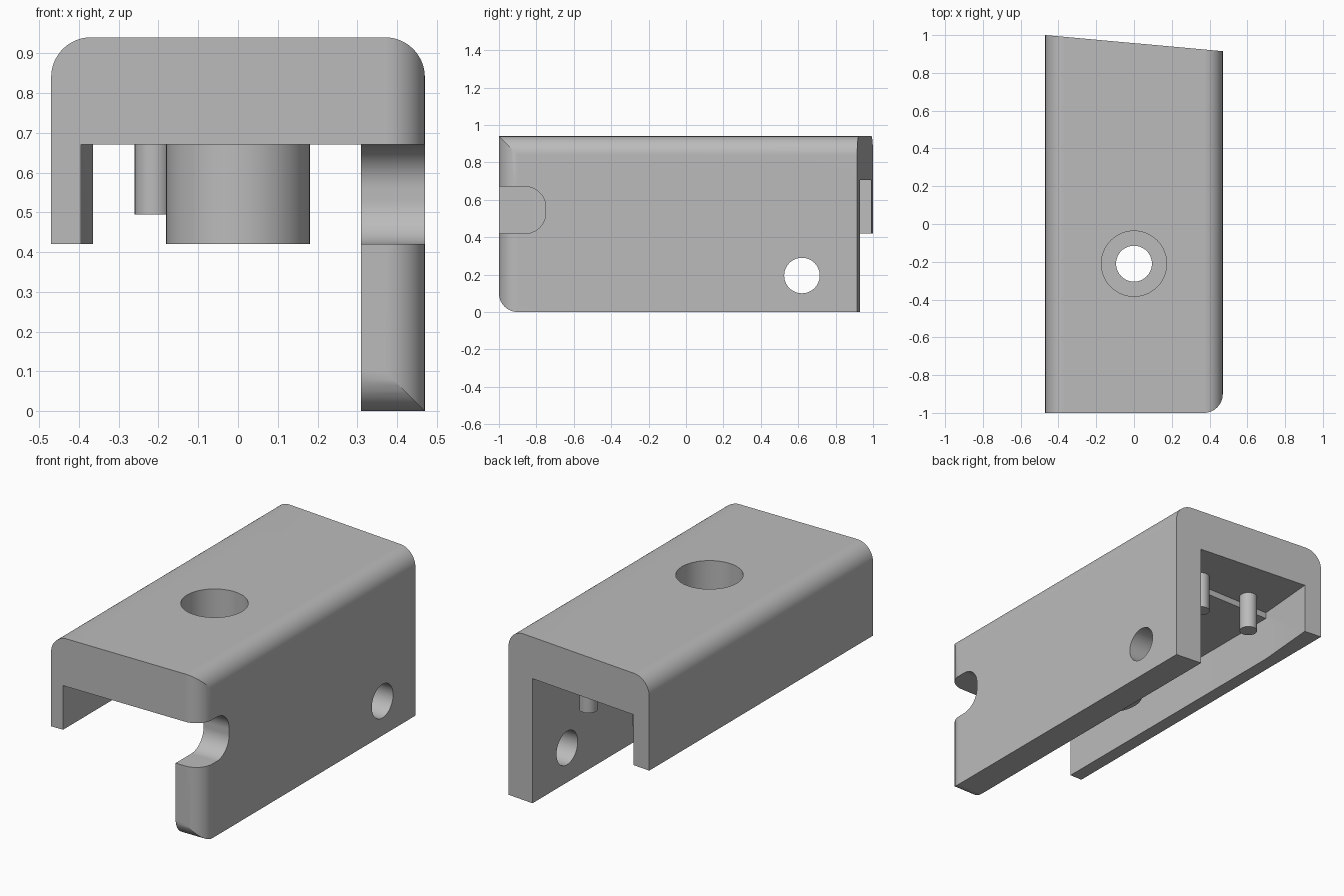
import bpy, bmesh, math
from mathutils import Vector

cube = bpy.data.objects.get("Cube")
if cube:
    bpy.data.objects.remove(cube, do_unlink=True)

R = 0.1          # common fillet radius
SEGMENTS = 14    # facets per fillet

grey = bpy.data.materials.new("plain grey")
grey.use_nodes = True
grey.diffuse_color = (0.5, 0.5, 0.5, 1)
bsdf = next(n for n in grey.node_tree.nodes if n.type == "BSDF_PRINCIPLED")
bsdf.inputs["Base Color"].default_value = (0.5, 0.5, 0.5, 1)


def rounded(corners):
    """Outline from (u, v) corners; a third value rounds a square corner."""
    out = []
    for i, corner in enumerate(corners):
        p = Vector(corner[:2])
        if len(corner) == 2:
            out.append(p)
            continue
        r = corner[2]
        a = (Vector(corners[i - 1][:2]) - p).normalized()
        b = (Vector(corners[(i + 1) % len(corners)][:2]) - p).normalized()
        centre = p + (a + b) * r
        for k in range(SEGMENTS + 1):
            t = math.pi / 2 * k / SEGMENTS
            out.append(centre - (b * math.cos(t) + a * math.sin(t)) * r)
    return out


def circle(u, v, r, sides=48):
    return [(u + r * math.cos(math.tau * k / sides),
             v + r * math.sin(math.tau * k / sides)) for k in range(sides)]


def prism(name, outline, axis, start, end):
    """Extrude an outline along an axis; the outline uses the other two axes."""
    place = {"x": lambda u, v, w: (w, u, v),
             "y": lambda u, v, w: (u, w, v),
             "z": lambda u, v, w: (u, v, w)}[axis]
    bm = bmesh.new()
    low = [bm.verts.new(place(u, v, start)) for u, v in outline]
    high = [bm.verts.new(place(u, v, end)) for u, v in outline]
    bm.faces.new(low)
    bm.faces.new(high)
    for i in range(len(low)):
        bm.faces.new((low[i - 1], low[i], high[i], high[i - 1]))
    bmesh.ops.recalc_face_normals(bm, faces=bm.faces)
    mesh = bpy.data.meshes.new(name)
    bm.to_mesh(mesh)
    bm.free()
    mesh.materials.append(grey)
    obj = bpy.data.objects.new(name, mesh)
    bpy.context.collection.objects.link(obj)
    return obj


def combine(target, operation, tool):
    bpy.context.view_layer.objects.active = target
    mod = target.modifiers.new("combine", "BOOLEAN")
    mod.operation = operation
    mod.solver = "EXACT"
    mod.object = tool
    bpy.ops.object.modifier_apply(modifier=mod.name)
    bpy.data.objects.remove(tool, do_unlink=True)


# Housing: end section, trimmed by the plan and side outlines
section = rounded([(0.31, 0), (0.47, 0), (0.47, 0.94, R), (-0.47, 0.94, R),
                   (-0.47, 0.42), (0.31, 0.42)])
plan = rounded([(-0.47, -1), (0.47, -1, R), (0.47, 0.915), (-0.47, 1)])
side = rounded([(-1, 0, R), (1.2, 0), (1.2, 1.2), (-1, 1.2)])
housing = prism("housing", section, "y", -1.1, 1.1)
combine(housing, "INTERSECT", prism("plan_trim", plan, "z", -0.1, 1.1))
combine(housing, "INTERSECT", prism("side_trim", side, "x", -0.8, 0.8))

# Open channel underneath, with a slightly deeper tapered rear bay
front_bay = [(-0.395, -1.2), (0.31, -1.2), (0.31, 0.63), (-0.395, 0.63)]
rear_bay = [(-0.395, 0.63), (0.31, 0.63), (0.31, 1.2), (-0.347, 1.2)]
combine(housing, "DIFFERENCE", prism("front_bay", front_bay, "z", -0.2, 0.67))
combine(housing, "DIFFERENCE", prism("rear_bay", rear_bay, "z", -0.2, 0.705))

# Screw boss and two locating pins hanging from the ceiling
combine(housing, "UNION", prism("screw_boss", circle(0, -0.21, 0.181), "z", 0.42, 0.675))
for x in (-0.213, 0.12):
    combine(housing, "UNION", prism("pin", circle(x, 0.70, 0.047, 32), "z", 0.495, 0.72))

# Counterbored screw hole, cross hole and front slot
combine(housing, "DIFFERENCE", prism("counterbore", circle(0, -0.21, 0.173), "z", 0.68, 1.1))
combine(housing, "DIFFERENCE", prism("screw_hole", circle(0, -0.21, 0.095), "z", 0.3, 0.8))
combine(housing, "DIFFERENCE", prism("cross_hole", circle(0.62, 0.195, 0.095), "x", 0.25, 0.6))
slot = rounded([(-1.2, 0.42), (-0.75, 0.42, 0.11), (-0.75, 0.67, 0.11), (-1.2, 0.67)])
combine(housing, "DIFFERENCE", prism("slot", slot, "x", 0.305, 0.6))

# Smooth fillets with crisp edges
bpy.context.view_layer.update()
bpy.ops.object.select_all(action="DESELECT")
housing.select_set(True)
bpy.context.view_layer.objects.active = housing
bpy.ops.object.shade_smooth_by_angle(angle=math.radians(20))
weighted = housing.modifiers.new("flat faces first", "WEIGHTED_NORMAL")
weighted.keep_sharp = True
